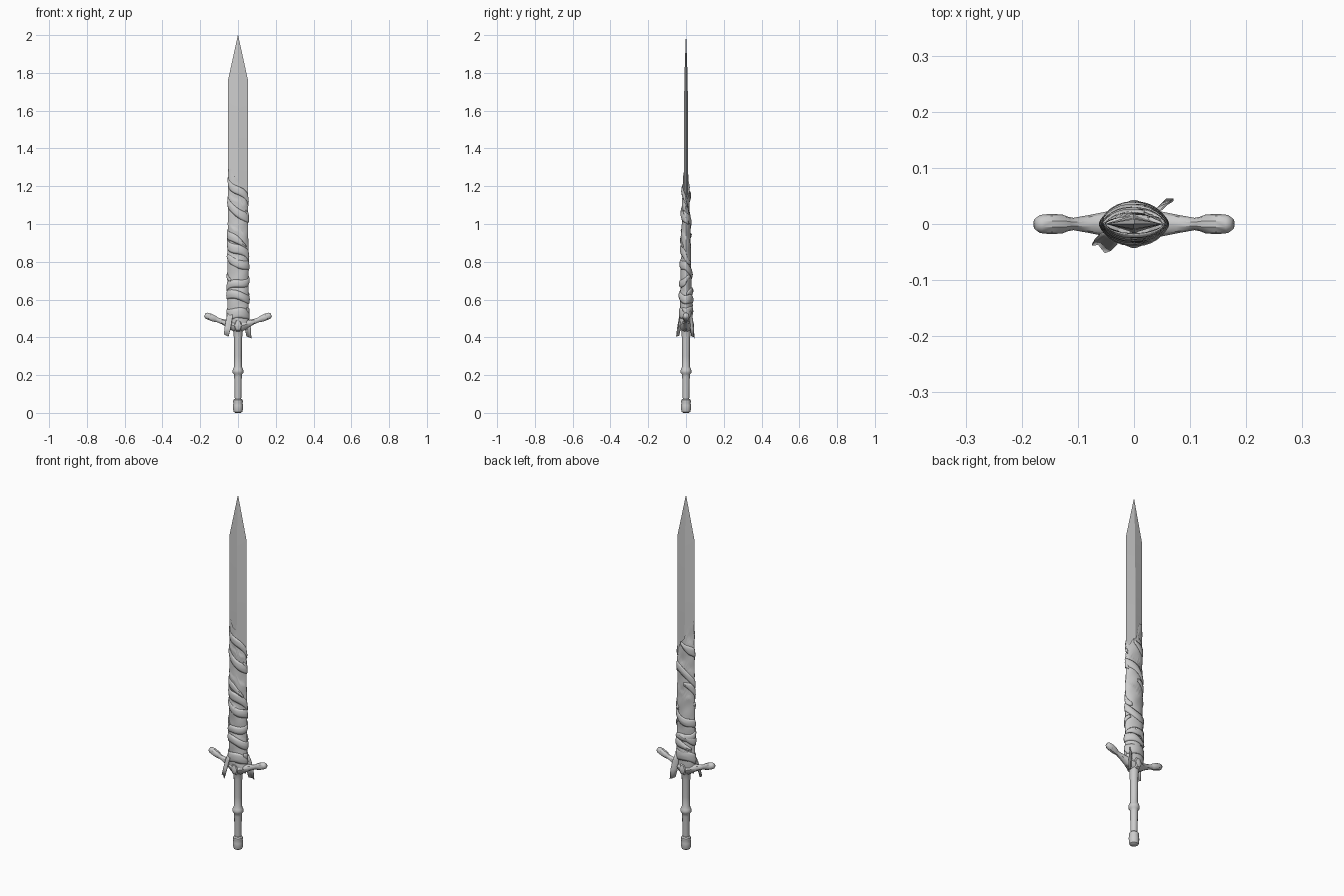
import bpy, bmesh
from math import sin, cos, pi, radians
from mathutils import Vector

if "Cube" in bpy.data.objects:
    bpy.data.objects.remove(bpy.data.objects["Cube"])


def finish(name, bm, angle=35):
    bmesh.ops.recalc_face_normals(bm, faces=bm.faces)
    mesh = bpy.data.meshes.new(name)
    bm.to_mesh(mesh)
    bm.free()
    mesh.shade_smooth()
    mesh.set_sharp_from_angle(angle=radians(angle))
    obj = bpy.data.objects.new(name, mesh)
    bpy.context.collection.objects.link(obj)
    return obj


def skin(name, rows, closed=True, caps=True, angle=35):
    """Bridge rows of points into a tube (closed) or a strip (open)."""
    bm = bmesh.new()
    rings = [[bm.verts.new(p) for p in row] for row in rows]
    n = len(rings[0])
    for a, b in zip(rings, rings[1:]):
        for i in range(n if closed else n - 1):
            j = (i + 1) % n
            bm.faces.new((a[i], a[j], b[j], b[i]))
    if closed and caps:
        bm.faces.new(rings[0][::-1])
        bm.faces.new(rings[-1])
    return finish(name, bm, angle)


def lathe(name, profile, sides=12):
    return skin(name, [[(r * cos(2 * pi * i / sides), r * sin(2 * pi * i / sides), z)
                        for i in range(sides)] for r, z in profile])


def lens(t, a, b):
    """Pointed oval that hugs the blade."""
    s = sin(t)
    return a * cos(t), b * s * abs(s) ** 0.35


def cloth_size(z):
    k = min(max((z - 0.48) / 0.8, 0), 1)
    return 0.057 - 0.006 * k, 0.031 - 0.015 * k


# Blade: diamond section, straight edges, long point
blade = skin("blade", [[(w, 0, z), (0, d, z), (-w, 0, z), (0, -d, z)]
                       for w, d, z in ((0.05, 0.016, 0.44), (0.052, 0.011, 1.3),
                                       (0.052, 0.009, 1.765), (0.0006, 0.0006, 2.0))], angle=5)

# Grip with middle collar, and pommel
lathe("grip", [(0.016, 0.06), (0.018, 0.09), (0.020, 0.19), (0.022, 0.205), (0.028, 0.212),
               (0.029, 0.222), (0.026, 0.232), (0.020, 0.245), (0.020, 0.30), (0.022, 0.40),
               (0.025, 0.43), (0.032, 0.45), (0.030, 0.49)])
lathe("pommel", [(0.014, 0.0), (0.023, 0.006), (0.026, 0.018), (0.027, 0.04), (0.024, 0.052),
                 (0.026, 0.058), (0.025, 0.068), (0.019, 0.074)])

# Guard arm: round sections swept along a rising line, mirrored
rows = []
for x, z, ry, rz in ((0, 0.458, 0.036, 0.034), (0.02, 0.461, 0.033, 0.031),
                     (0.045, 0.469, 0.023, 0.021), (0.08, 0.482, 0.016, 0.014),
                     (0.108, 0.492, 0.011, 0.012), (0.118, 0.496, 0.013, 0.015),
                     (0.128, 0.500, 0.017, 0.017), (0.15, 0.509, 0.018, 0.018),
                     (0.168, 0.515, 0.016, 0.016), (0.176, 0.518, 0.010, 0.010)):
    tilt = 0.0 if x == 0 else 0.35
    rows.append([(x - rz * sin(t) * tilt * min(1, x / 0.05), ry * cos(t), z + rz * sin(t))
                 for t in (2 * pi * i / 10 for i in range(10))])
guard = skin("guard", rows, caps=False)
bm = bmesh.new()
bm.from_mesh(guard.data)
bmesh.ops.holes_fill(bm, edges=[e for e in bm.edges if e.is_boundary and e.verts[0].co.x > 0.1])
bm.to_mesh(guard.data)
bm.free()
mirror = guard.modifiers.new("mirror", 'MIRROR')
mirror.use_clip = True

# Pointed boss on the front and back of the guard
for name, side in (("front_boss", -1), ("back_boss", 1)):
    skin(name, [[(r * cos(t), side * y, 0.462 + 1.5 * r * sin(t))
                 for t in (2 * pi * i / 6 for i in range(6))]
                for r, y in ((0.024, 0.025), (0.018, 0.037), (0.003, 0.043))], angle=25)

# Cloth sleeve: creased spiral folds with a slanted, ragged top hem
N, M = 32, 80
rows = []
for k in range(M + 1):
    row = []
    for i in range(N):
        t = 2 * pi * i / N
        top = 1.215 - 0.09 * cos(t) + 0.015 * sin(3 * t + 1) + 0.012 * sin(7 * t)
        z = 0.475 + (top - 0.475) * k / M
        a, b = cloth_size(z)
        fold = ((z / 0.155 + t / (2 * pi)) % 1.0) ** 2
        crease = 0.0015 * sin(31 * z + 2 * t) + 0.001 * sin(67 * z - 3 * t)
        g = 0.005 * fold + crease - 0.003 * (k / M) ** 6
        x, y = lens(t, a + 0.3 * g, b + g)
        row.append((x, y, z))
    rows.append(row)
skin("cloth_sleeve", rows, caps=False, angle=40)


# Cloth strips wound around the sleeve
def strip(name, t0, z0, turns, rise, width, lift, direction):
    steps = int(28 * abs(turns)) + 1
    rows = []
    for s in range(steps + 1):
        u = s / steps
        t = t0 + direction * 2 * pi * turns * u
        row = []
        for j in range(6):
            v = j / 5 * 2 - 1
            w = width * (0.35 + 0.65 * min(1, 6 * u, 6 * (1 - u)))
            z = z0 + rise * u + 0.008 * sin(2 * t + z0 * 20) + v * w / 2
            a, b = cloth_size(z)
            g = lift * (1 - 0.7 * v * v) + 0.0012 * sin(9 * v + 3 * t)
            x, y = lens(t, a + 0.5 * g, b + g)
            row.append((x, y, z))
        rows.append(row)
    obj = skin(name, rows, closed=False, angle=45)
    solid = obj.modifiers.new("thickness", 'SOLIDIFY')
    solid.thickness = 0.003
    solid.offset = 0


for i, args in enumerate((
        (0.3, 0.515, 1.15, 0.03, 0.055, 0.007, -1),
        (2.5, 0.585, 1.2, 0.06, 0.045, 0.010, -1),
        (0.2, 0.625, 1.1, 0.09, 0.040, 0.009, 1),
        (4.0, 0.70, 1.2, 0.13, 0.045, 0.008, -1),
        (1.0, 0.80, 0.9, 0.14, 0.050, 0.007, -1),
        (5.6, 0.88, 1.0, 0.19, 0.045, 0.007, -1),
        (0.6, 1.00, 0.9, 0.17, 0.050, 0.007, -1),
        (0.5, 1.10, 0.6, 0.14, 0.045, 0.006, -1))):
    strip("cloth_strip_%d" % (i + 1), *args)


# Loose cloth ends hanging below the guard
def tail(name, path, across):
    rows = []
    for k, (x, y, z, w) in enumerate(path):
        rows.append([Vector((x, y, z)) + Vector(across) * w * v
                     + Vector((0, 0.004 * cos(pi * v) * k / 3, -0.006 * v * k / 3))
                     for v in (-1, -0.5, 0, 0.5, 1)])
    obj = skin(name, rows, closed=False, angle=45)
    solid = obj.modifiers.new("thickness", 'SOLIDIFY')
    solid.thickness = 0.003
    solid.offset = 0


tail("cloth_tail_left", ((-0.038, -0.018, 0.54, 0.014), (-0.046, -0.027, 0.50, 0.018),
                         (-0.055, -0.035, 0.45, 0.018), (-0.063, -0.040, 0.41, 0.014)),
     (0.85, -0.5, 0))
tail("cloth_tail_right", ((0.036, 0.018, 0.54, 0.014), (0.044, 0.028, 0.50, 0.018),
                          (0.052, 0.034, 0.45, 0.019), (0.058, 0.040, 0.40, 0.015)),
     (0.85, 0.5, 0))
